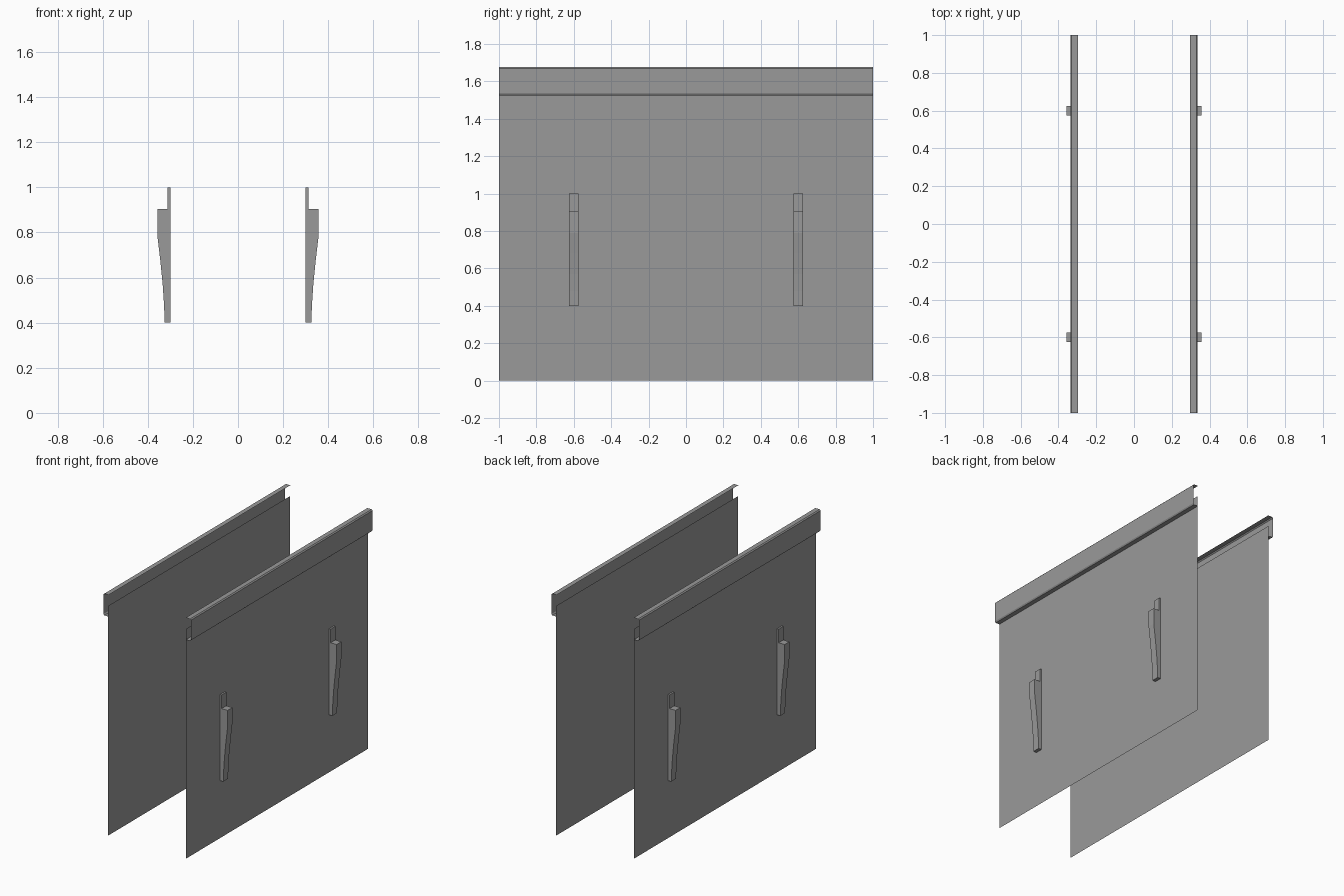
import bpy, bmesh

cube = bpy.data.objects.get("Cube")
if cube:
    bpy.data.objects.remove(cube)

GREY = (0.32, 0.32, 0.32, 1.0)
grey = bpy.data.materials.new("plain_grey")
grey.use_nodes = True
grey.diffuse_color = GREY
grey.node_tree.nodes["Principled BSDF"].inputs["Base Color"].default_value = GREY


def sweep(name, profile, side, y0, y1, closed=False):
    """Sweep an x-z profile along y; side mirrors it across x."""
    bm = bmesh.new()
    near = [bm.verts.new((side * x, y0, z)) for x, z in profile]
    far = [bm.verts.new((side * x, y1, z)) for x, z in profile]
    count = len(profile)
    for i in range(count if closed else count - 1):
        j = (i + 1) % count
        quad = [near[i], far[i], far[j], near[j]]
        bm.faces.new(quad if side > 0 else quad[::-1])
    if closed:
        bm.faces.new(near)
        bm.faces.new(far[::-1])
        bmesh.ops.recalc_face_normals(bm, faces=bm.faces)
    mesh = bpy.data.meshes.new(name)
    bm.to_mesh(mesh)
    bm.free()
    mesh.materials.append(grey)
    obj = bpy.data.objects.new(name, mesh)
    bpy.context.collection.objects.link(obj)
    return obj


PANEL_X = 0.30

# Thin sheet wall, running up inside the rail as a lip
panel = [(PANEL_X, 0), (PANEL_X, 1.53), (PANEL_X, 1.60)]

# Folded channel with chamfered outer corners, open to the inside
rail = [(PANEL_X, 1.525), (0.331, 1.525), (0.337, 1.534),
        (0.337, 1.67), (0.33, 1.677), (0.297, 1.677)]

# Tapered hanger with a thin tab at the top
bracket = [(PANEL_X, 0.4), (0.325, 0.4), (0.328, 0.48), (0.334, 0.57),
           (0.345, 0.68), (0.358, 0.79), (0.358, 0.905),
           (0.312, 0.905), (0.312, 1.0), (PANEL_X, 1.0)]

for label, side in (("left", 1), ("right", -1)):
    sweep(label + "_panel", panel, side, -1, 1)
    sweep(label + "_top_rail", rail, side, -1, 1)
    for place, y in (("front", -0.6), ("back", 0.6)):
        sweep(f"{label}_{place}_bracket", bracket, side, y - 0.026, y + 0.026, closed=True)
